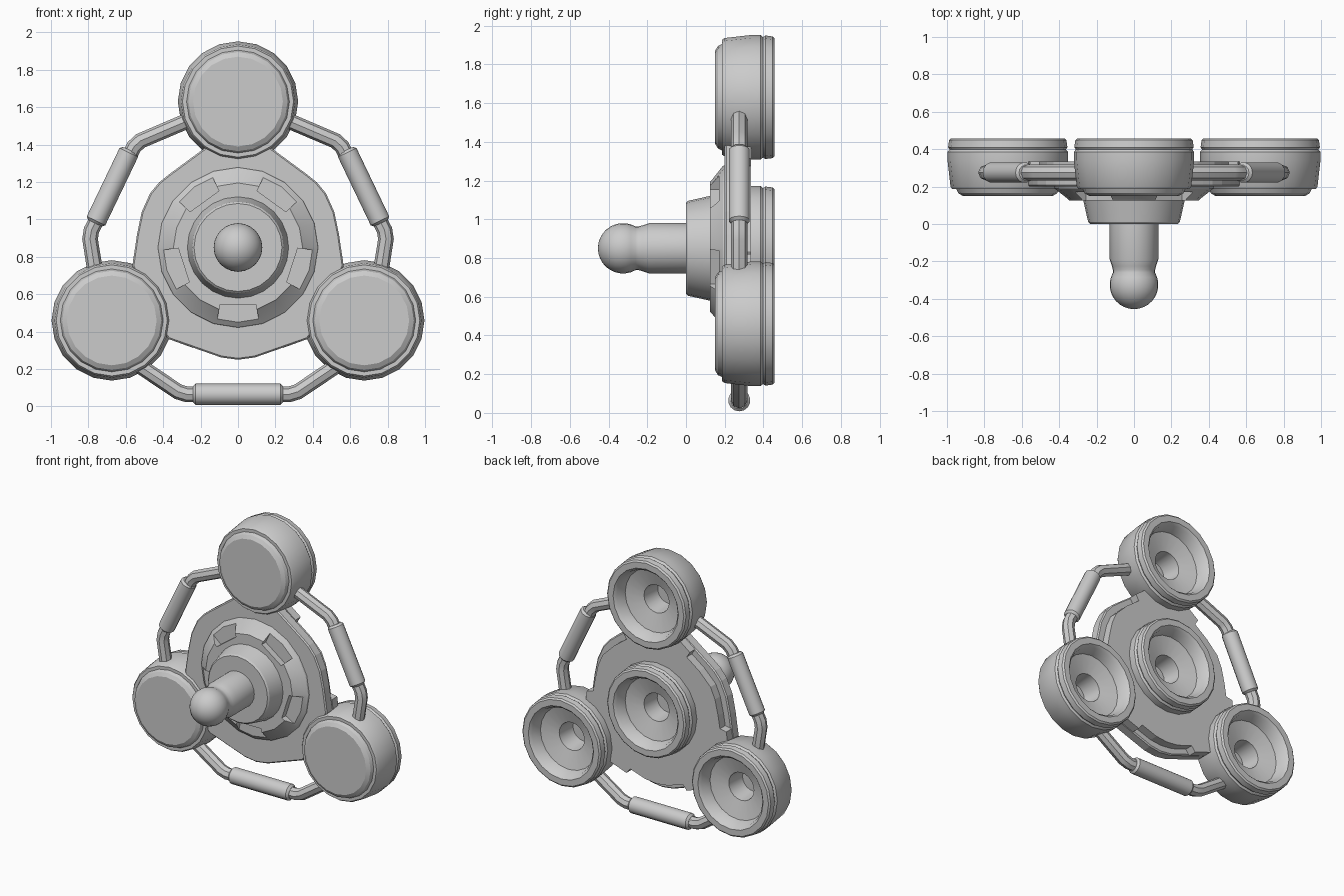
import bpy, bmesh, math
from mathutils import Vector, Matrix

if "Cube" in bpy.data.objects:
    bpy.data.objects.remove(bpy.data.objects["Cube"])

MID = 0.85          # height of the hub axis
TUBE_Y = 0.275      # depth of the handle tubes

grey = bpy.data.materials.new("plain grey")
grey.use_nodes = True
grey.diffuse_color = (0.6, 0.6, 0.6, 1)
grey.node_tree.nodes["Principled BSDF"].inputs["Base Color"].default_value = (0.6, 0.6, 0.6, 1)


def finish(name, bm):
    bmesh.ops.recalc_face_normals(bm, faces=bm.faces)
    mesh = bpy.data.meshes.new(name)
    bm.to_mesh(mesh)
    bm.free()
    mesh.materials.append(grey)
    obj = bpy.data.objects.new(name, mesh)
    bpy.context.collection.objects.link(obj)
    return obj


def select(obj):
    bpy.ops.object.select_all(action='DESELECT')
    obj.select_set(True)
    bpy.context.view_layer.objects.active = obj


def smooth(obj):
    select(obj)
    bpy.ops.object.shade_smooth_by_angle(angle=math.radians(30))


def lathe(name, profile, x, z, steps=20):
    """Turn (depth, radius) points around an axis running front to back."""
    bm = bmesh.new()
    verts = [bm.verts.new((r, y, 0)) for y, r in profile]
    edges = [bm.edges.new(pair) for pair in zip(verts, verts[1:])]
    bmesh.ops.spin(bm, geom=verts + edges, cent=(0, 0, 0), axis=(0, 1, 0),
                   angle=math.tau, steps=steps, use_duplicate=False)
    bmesh.ops.remove_doubles(bm, verts=bm.verts, dist=0.0005)
    bmesh.ops.translate(bm, verts=bm.verts, vec=(x, 0, z))
    obj = finish(name, bm)
    smooth(obj)
    return obj


def prism(name, outline, y0, y1):
    bm = bmesh.new()
    face = bm.faces.new([bm.verts.new((x, y0, z)) for x, z in outline])
    out = bmesh.ops.extrude_face_region(bm, geom=[face])
    top = [v for v in out["geom"] if isinstance(v, bmesh.types.BMVert)]
    bmesh.ops.translate(bm, verts=top, vec=(0, y1 - y0, 0))
    return finish(name, bm)


def cut(obj, cutter):
    mod = obj.modifiers.new("cut", 'BOOLEAN')
    mod.operation, mod.object, mod.solver = 'DIFFERENCE', cutter, 'EXACT'
    select(obj)
    bpy.ops.object.modifier_apply(modifier=mod.name)
    bpy.data.objects.remove(cutter)


def mirrored(half):
    return half + [(-x, z) for x, z in reversed(half) if x > 0]


def bevel(obj, width):
    mod = obj.modifiers.new("bevel", 'BEVEL')
    mod.width, mod.segments, mod.limit_method = width, 1, 'ANGLE'
    mod.angle_limit = math.radians(40)


# Weighted pods with a funnel socket in the back
pod = [(0.15, 0), (0.15, 0.24), (0.165, 0.265), (0.187, 0.275), (0.187, 0.297), (0.2, 0.306),
       (0.34, 0.322), (0.385, 0.322), (0.398, 0.311), (0.41, 0.319), (0.448, 0.314),
       (0.458, 0.303), (0.458, 0.26), (0.44, 0.243), (0.37, 0.225), (0.335, 0.1),
       (0.2, 0.085), (0.2, 0)]
for name, x, z in (("top_pod", 0, 1.63), ("left_pod", 0.675, 0.46),
                   ("right_pod", -0.675, 0.46), ("centre_pod", 0, MID)):
    lathe(name, pod, x, z)

# Body plate: full outline in front, stepped-in outline behind
front_half = [(0, 0.25), (0.09, 0.262), (0.37, 0.36), (0.43, 0.43), (0.5, 0.62), (0.565, 0.75),
              (0.54, 0.92), (0.515, 1.04), (0.47, 1.14), (0.42, 1.2), (0.37, 1.24),
              (0.18, 1.38), (0.15, 1.45)]
back_half = [(0, 0.3), (0.09, 0.31), (0.21, 0.35), (0.24, 0.313), (0.37, 0.36), (0.43, 0.43),
             (0.5, 0.62), (0.565, 0.75), (0.555, 0.82), (0.505, 0.83), (0.49, 0.92),
             (0.465, 1.03), (0.43, 1.11), (0.34, 1.2), (0.24, 1.275), (0.265, 1.315),
             (0.18, 1.38), (0.15, 1.45)]
for name, half, y0, y1 in (("front_plate", front_half, 0.2, 0.275),
                           ("back_plate", back_half, 0.275, 0.335)):
    plate = prism(name, mirrored(half), y0, y1)
    bore = lathe("bore", [(0, 0), (0, 0.2), (0.6, 0.2), (0.6, 0)], 0, MID)
    cut(plate, bore)
    if name == "front_plate":
        bevel(plate, 0.008)

# Hub collar with five recesses cut in its sloped rim
collar = lathe("hub_collar", [(0.125, 0), (0.125, 0.345), (0.135, 0.355), (0.19, 0.425),
                              (0.205, 0.43), (0.205, 0)], 0, MID)
for i in range(5):
    wedge = prism("wedge", [(-0.095, -0.305), (0.095, -0.305), (0.135, -0.5), (-0.135, -0.5)],
                  0.05, 0.17)
    wedge.data.transform(Matrix.Translation((0, 0, MID))
                         @ Matrix.Rotation(i * math.tau / 5, 4, 'Y'))
    cut(collar, wedge)
smooth(collar)

# Hub boss and ball stem
lathe("hub_boss", [(0, 0), (0, 0.235), (0.01, 0.245), (0.13, 0.272), (0.13, 0)], 0, MID, 24)
ball = [(-0.325 - 0.13 * math.cos(a), 0.13 * math.sin(a))
        for a in (math.radians(12 * k) for k in range(11))]
lathe("ball_stem", ball + [(-0.245, 0.113), (-0.225, 0.118), (-0.19, 0.13), (0.01, 0.13),
                           (0.01, 0)], 0, MID, 24)


# Bent handle tubes, each with a thicker grip
def tube(name, points, radius):
    curve = bpy.data.curves.new(name, 'CURVE')
    curve.dimensions = '3D'
    curve.bevel_depth, curve.bevel_resolution, curve.use_fill_caps = radius, 2, True
    line = curve.splines.new('POLY')
    line.points.add(len(points) - 1)
    for p, (x, z) in zip(line.points, points):
        p.co = (x, TUBE_Y, z, 1)
    obj = bpy.data.objects.new(name, curve)
    bpy.context.collection.objects.link(obj)
    select(obj)
    bpy.ops.object.convert(target='MESH')
    obj = bpy.context.view_layer.objects.active
    obj.data.materials.clear()
    obj.data.materials.append(grey)
    smooth(obj)


def rod(name, a, b, radius):
    """Chamfered bar from a to b."""
    start, end = Vector((a[0], TUBE_Y, a[1])), Vector((b[0], TUBE_Y, b[1]))
    span = end - start
    bm = bmesh.new()
    bmesh.ops.create_cone(bm, cap_ends=True, segments=14, radius1=radius, radius2=radius,
                          depth=span.length)
    rims = [e for e in bm.edges if abs(e.verts[0].co.z - e.verts[1].co.z) < 0.001]
    bmesh.ops.bevel(bm, geom=rims, offset=0.014, segments=1, affect='EDGES')
    bm.transform(Matrix.Translation((start + end) / 2)
                 @ span.to_track_quat('Z', 'Y').to_matrix().to_4x4())
    smooth(finish(name, bm))


def soften(points):
    """Replace each inner corner with two nearby points."""
    pts = [Vector(p) for p in points]
    out = [pts[0]]
    for a, b, c in zip(pts, pts[1:], pts[2:]):
        out += [b + (a - b).normalized() * 0.025, b + (c - b).normalized() * 0.025]
    return out + [pts[-1]]


side_path = [(0.24, 1.54), (0.545, 1.41), (0.795, 0.92), (0.76, 0.7)]
for name, s in (("left", 1), ("right", -1)):
    tube(name + "_handle", soften([(s * x, z) for x, z in side_path]), 0.042)
    rod(name + "_grip", (s * 0.578, 1.37), (s * 0.765, 0.98), 0.055)
tube("bottom_handle", soften([(-0.56, 0.24), (-0.3, 0.065), (0.3, 0.065), (0.56, 0.24)]), 0.042)
rod("bottom_grip", (-0.24, 0.065), (0.24, 0.065), 0.057)
